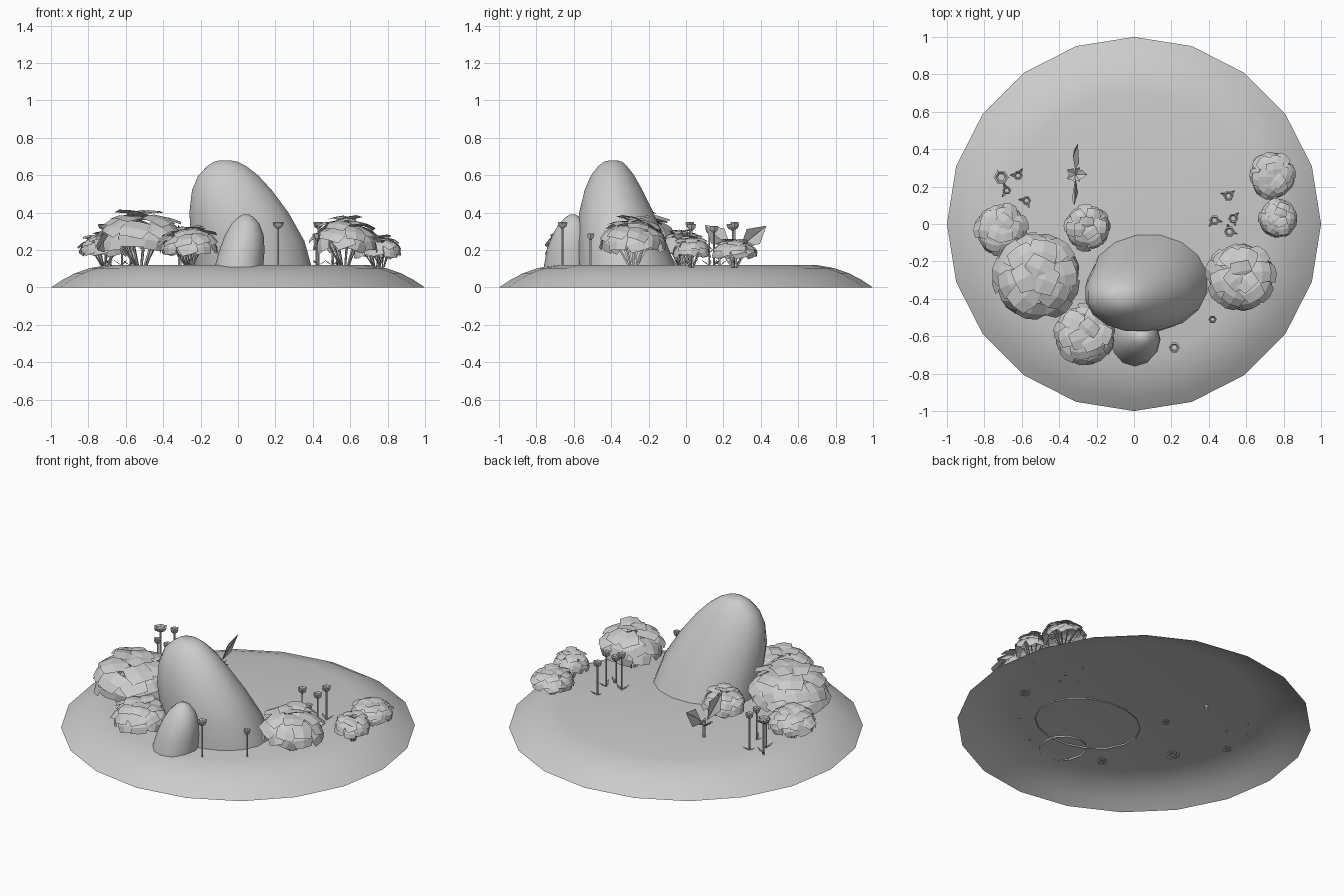
import bpy, bmesh, math, random
from mathutils import Vector

random.seed(4)
if "Cube" in bpy.data.objects:
    bpy.data.objects.remove(bpy.data.objects["Cube"])

grey = bpy.data.materials.new("plain_grey")
grey.use_nodes = True
COLOUR = (0.6, 0.6, 0.6, 1)
grey.diffuse_color = COLOUR
grey.node_tree.nodes["Principled BSDF"].inputs["Base Color"].default_value = COLOUR
GROUND = 0.118


def finish(bm, name, smooth=None):
    mesh = bpy.data.meshes.new(name)
    bm.to_mesh(mesh)
    bm.free()
    obj = bpy.data.objects.new(name, mesh)
    bpy.context.collection.objects.link(obj)
    mesh.materials.append(grey)
    if smooth:
        bpy.ops.object.select_all(action="DESELECT")
        obj.select_set(True)
        bpy.context.view_layer.objects.active = obj
        bpy.ops.object.shade_smooth_by_angle(angle=math.radians(smooth))
    return obj


def loft(bm, rings, sides, turn=0.0):
    """Skin elliptical rings given as (z, x min, x max, y min, y max), open below."""
    last = None
    for z, x0, x1, y0, y1 in rings:
        ring = []
        for i in range(sides):
            a = math.tau * i / sides + turn
            ring.append(bm.verts.new(((x0 + x1) / 2 + (x1 - x0) / 2 * math.cos(a),
                                      (y0 + y1) / 2 + (y1 - y0) / 2 * math.sin(a), z)))
        if last:
            for i in range(sides):
                j = (i + 1) % sides
                bm.faces.new((last[i], last[j], ring[j], ring[i]))
        last = ring
    bm.faces.new(last)


def round_rings(cx, cy, profile):
    return [(z, cx - r, cx + r, cy - r, cy + r) for r, z in profile]


def sheet(bm, rows):
    """Fill a grid of points with faces."""
    grid = [[bm.verts.new(p) for p in row] for row in rows]
    for a, b in zip(grid, grid[1:]):
        for i in range(len(a) - 1):
            bm.faces.new((a[i], a[i + 1], b[i + 1], b[i]))


def stalk(bm, start, end, radius, sides=4):
    start, end = Vector(start), Vector(end)
    side = (end - start).orthogonal().normalized()
    other = (end - start).normalized().cross(side)
    rows = []
    for p in (start, end):
        rows.append([p + radius * (side * math.cos(math.tau * i / sides)
                                   + other * math.sin(math.tau * i / sides))
                     for i in range(sides + 1)])
    sheet(bm, rows)


def blade(bm, base, tip, width):
    """Pointed leaf folded along its middle."""
    base, tip, width = Vector(base), Vector(tip), Vector(width)
    mid = base.lerp(tip, 0.5)
    fold = (tip - base).cross(width).normalized() * width.length * 0.35
    b, t, m = bm.verts.new(base), bm.verts.new(tip), bm.verts.new(mid - fold)
    for s in (1, -1):
        bm.faces.new((b, bm.verts.new(mid + width * s), t, m))


# Low island, a shallow open shell
bm = bmesh.new()
loft(bm, round_rings(0, 0, [(1, 0), (0.94, 0.04), (0.87, 0.077), (0.79, 0.104),
                            (0.70, 0.12)]), 20)
finish(bm, "island", 60)

# Leaning boulders
bm = bmesh.new()
loft(bm, [(0.11, -0.24, 0.40, -0.575, -0.05), (0.25, -0.255, 0.36, -0.58, -0.105),
          (0.40, -0.265, 0.275, -0.575, -0.17), (0.52, -0.25, 0.185, -0.545, -0.23),
          (0.60, -0.215, 0.11, -0.51, -0.275), (0.65, -0.165, 0.045, -0.47, -0.315),
          (0.672, -0.13, 0.0, -0.44, -0.34), (0.68, -0.10, -0.04, -0.41, -0.37)], 16, 0.2)
finish(bm, "large_boulder", 70)

bm = bmesh.new()
loft(bm, [(0.11, -0.125, 0.135, -0.76, -0.48), (0.20, -0.10, 0.142, -0.745, -0.49),
          (0.28, -0.07, 0.137, -0.715, -0.51), (0.34, -0.035, 0.115, -0.68, -0.535),
          (0.375, 0.0, 0.085, -0.645, -0.565), (0.39, 0.025, 0.06, -0.62, -0.59)], 12)
finish(bm, "small_boulder", 70)


# Leafy bushes: shingled leaves over a dome, carried by spreading stems
def bush(name, x, y, radius, height):
    bm = bmesh.new()
    for polar, count in ((14, 3), (42, 6), (68, 9), (90, 10)):
        for k in range(count):
            a = math.tau * (k + random.uniform(-0.2, 0.2)) / count + polar
            p = math.radians(polar + random.uniform(-5, 5))
            out = Vector((math.sin(p) * math.cos(a), math.sin(p) * math.sin(a), math.cos(p)))
            down = Vector((math.cos(p) * math.cos(a), math.cos(p) * math.sin(a), -math.sin(p)))
            across = out.cross(down)
            spin = random.uniform(-0.5, 0.5)
            down, across = (down * math.cos(spin) + across * math.sin(spin),
                            across * math.cos(spin) - down * math.sin(spin))
            flare = random.uniform(0.05, 0.16)
            rows = []
            for v in (-1, 0, 1):
                row = []
                for u in (-1, 0, 1):
                    wide = 0.30 - 0.05 * abs(v)
                    q = (out * (0.84 + flare * v - 0.06 * (u * u + v * v))
                         + across * u * wide + down * v * 0.27)
                    row.append((x + q.x * radius, y + q.y * radius,
                                GROUND + height * (0.46 + 0.60 * q.z)))
                rows.append(row)
            sheet(bm, rows)
    for k in range(9):
        a = math.tau * k / 9
        reach = radius * (0.4 + 0.2 * (k % 2))
        stalk(bm, (x + 0.1 * radius * math.cos(a), y + 0.1 * radius * math.sin(a), GROUND - 0.01),
              (x + reach * math.cos(a), y + reach * math.sin(a), GROUND + height * 0.6),
              radius * 0.03, 3)
    finish(bm, name)


bush("bush_right_large", -0.52, -0.28, 0.26, 0.31)
bush("bush_right_back", -0.71, -0.03, 0.155, 0.19)
bush("bush_middle_back", -0.25, -0.02, 0.135, 0.20)
bush("bush_right_front", -0.26, -0.59, 0.18, 0.22)
bush("bush_left_large", 0.57, -0.28, 0.20, 0.275)
bush("bush_left_back", 0.74, 0.26, 0.14, 0.15)
bush("bush_left_small", 0.77, 0.03, 0.115, 0.17)


# Cup flowers on thin stalks
def flower(index, x, y, top, size, leaves):
    bm = bmesh.new()
    stalk(bm, (x, y, GROUND - 0.01), (x, y, top - 0.03), 0.005, 5)
    loft(bm, round_rings(x, y, [(0.006, top - 0.036), (size * 0.8, top - 0.022),
                                (size, top - 0.004), (size * 0.75, top),
                                (size * 0.5, top - 0.01)]), 6)
    for k in range(leaves):
        a = math.tau * k / 3 + index
        d = Vector((math.cos(a), math.sin(a), 0))
        base = Vector((x, y, GROUND))
        blade(bm, base, base + d * 0.045 + Vector((0, 0, 0.03)), Vector((-d.y, d.x, 0)) * 0.009)
    finish(bm, f"flower_{index}", 40)


blooms = [(-0.71, 0.25, 0.34, 0.04), (-0.62, 0.26, 0.35, 0.026), (-0.68, 0.18, 0.30, 0.024),
          (-0.575, 0.125, 0.32, 0.025), (0.43, 0.02, 0.35, 0.028), (0.53, 0.03, 0.34, 0.028),
          (0.51, -0.04, 0.29, 0.03), (0.505, 0.15, 0.33, 0.028), (0.42, -0.51, 0.29, 0.022),
          (0.215, -0.66, 0.35, 0.03)]
for n, (x, y, top, size) in enumerate(blooms):
    flower(n, x, y, top, size, 2 if n < 8 else 0)

# Sprout with two upright blades and a small rosette
bm = bmesh.new()
centre = Vector((-0.31, 0.265, 0))
stalk(bm, centre + Vector((0, 0, 0.1)), centre + Vector((0, 0, 0.22)), 0.01, 5)
blade(bm, (-0.315, 0.29, 0.215), (-0.30, 0.43, 0.33), (0.014, -0.035, 0.04))
blade(bm, (-0.315, 0.24, 0.215), (-0.32, 0.10, 0.335), (0.014, 0.035, 0.04))
for k in range(5):
    a = math.tau * k / 5
    d = Vector((math.cos(a), math.sin(a) * 0.7, 0))
    root = centre + Vector((0, 0, 0.19))
    blade(bm, root, root + d * 0.06 + Vector((0, 0, 0.03)), Vector((-d.y, d.x, 0)) * 0.025)
finish(bm, "sprout")
